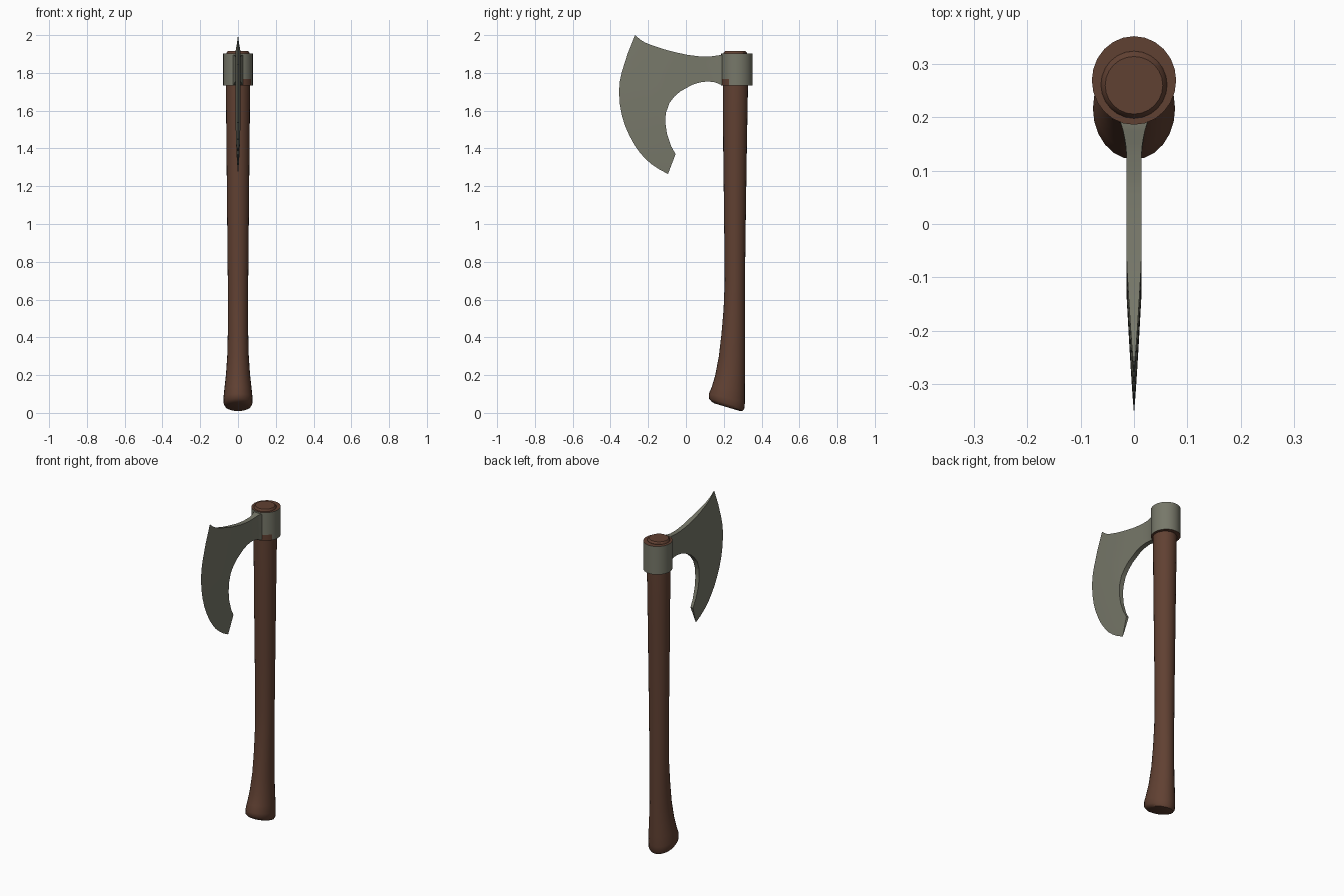
import bpy, bmesh, math
from mathutils import Vector
from mathutils.geometry import intersect_point_line

if "Cube" in bpy.data.objects:
    bpy.data.objects.remove(bpy.data.objects["Cube"])


def material(name, rgb):
    m = bpy.data.materials.new(name)
    m.diffuse_color = (*rgb, 1)
    m.use_nodes = True
    m.node_tree.nodes["Principled BSDF"].inputs["Base Color"].default_value = m.diffuse_color
    return m


WOOD = material("brown wood", (0.118, 0.052, 0.032))
STEEL = material("grey steel", (0.185, 0.188, 0.143))


def finish(bm, name, mats, angle):
    bmesh.ops.recalc_face_normals(bm, faces=bm.faces)
    me = bpy.data.meshes.new(name)
    bm.to_mesh(me)
    bm.free()
    ob = bpy.data.objects.new(name, me)
    bpy.context.collection.objects.link(ob)
    for m in mats:
        me.materials.append(m)
    bpy.ops.object.select_all(action='DESELECT')
    ob.select_set(True)
    bpy.context.view_layer.objects.active = ob
    bpy.ops.object.shade_smooth_by_angle(angle=math.radians(angle))
    return ob


def loft(rings, n=24):
    """Rings of (z, y_min, y_max, half_width, slant) joined into a capped tube."""
    bm = bmesh.new()
    rows = []
    for z, y0, y1, rx, slant in rings:
        row = []
        for i in range(n):
            a = 2 * math.pi * i / n
            dy = (y1 - y0) / 2 * math.sin(a)
            row.append(bm.verts.new((rx * math.cos(a), (y0 + y1) / 2 + dy, z - slant * dy)))
        rows.append(row)
    for a, b in zip(rows, rows[1:]):
        for i in range(n):
            j = (i + 1) % n
            bm.faces.new((a[i], a[j], b[j], b[i]))
    bm.faces.new(rows[0])
    bm.faces.new(rows[-1])
    return bm


# Handle: swelling, slanted knob at the bottom, small chamfered end on top
handle = loft([
    (0.030, 0.150, 0.286, 0.055, 0.30),
    (0.036, 0.134, 0.300, 0.068, 0.30),
    (0.050, 0.122, 0.309, 0.076, 0.28),
    (0.080, 0.121, 0.312, 0.077, 0.22),
    (0.130, 0.137, 0.312, 0.072, 0.10),
    (0.200, 0.155, 0.312, 0.064, 0.0),
    (0.300, 0.174, 0.312, 0.057, 0.0),
    (0.420, 0.188, 0.312, 0.054, 0.0),
    (0.550, 0.199, 0.312, 0.053, 0.0),
    (0.700, 0.205, 0.312, 0.054, 0.0),
    (1.000, 0.202, 0.316, 0.057, 0.0),
    (1.400, 0.197, 0.322, 0.061, 0.0),
    (1.730, 0.195, 0.328, 0.064, 0.0),
    (1.905, 0.198, 0.324, 0.062, 0.0),
    (1.915, 0.206, 0.314, 0.054, 0.0),
])
finish(handle, "handle", [WOOD], 40)

# Collar: steel band with wooden end faces and a bare wooden notch by the blade
collar = loft([(z, 0.186, 0.352, 0.079, 0) for z in (1.732, 1.768, 1.903)])
for f in collar.faces:
    c = f.calc_center_median()
    notch = c.z < 1.768 and c.y < 0.222 and c.x > 0
    f.material_index = 1 if len(f.verts) > 4 or notch else 0
finish(collar, "collar", [STEEL, WOOD], 40)

# Blade outline in (y, z): cutting edge from top to bottom, then the inner curve
cutting = [(-0.27, 2.0), (-0.31, 1.9), (-0.34, 1.805), (-0.351, 1.755), (-0.355, 1.7),
           (-0.351, 1.635), (-0.34, 1.575), (-0.323, 1.52), (-0.30, 1.468), (-0.275, 1.422),
           (-0.245, 1.38), (-0.215, 1.345), (-0.18, 1.315), (-0.14, 1.288), (-0.095, 1.265)]
inner = [(-0.055, 1.37), (-0.08, 1.415), (-0.1, 1.475), (-0.108, 1.53), (-0.107, 1.585),
         (-0.088, 1.64), (-0.063, 1.673), (-0.03, 1.702), (0.035, 1.738), (0.075, 1.75),
         (0.115, 1.755), (0.155, 1.75), (0.185, 1.737), (0.205, 1.737), (0.205, 1.895),
         (0.185, 1.895), (0.13, 1.887), (0.075, 1.887), (0.01, 1.895), (-0.06, 1.91),
         (-0.12, 1.926), (-0.18, 1.946), (-0.215, 1.96), (-0.24, 1.975)]
edge = [Vector((0, y, z)) for y, z in cutting]


def half_thickness(p):
    """Tapers to nothing at the cutting edge, flares into the collar."""
    d = 9.0
    for a, b in zip(edge, edge[1:]):
        q, t = intersect_point_line(p, a, b)
        q = a + (b - a) * min(max(t, 0), 1)
        d = min(d, (p - q).length)
    flare = max(0, (p.y - 0.125) / 0.065) ** 2 * 0.011
    return 0.014 * min(1, d / 0.22) ** 0.85 + flare


blade = bmesh.new()
blade.faces.new([blade.verts.new((0, y, z)) for y, z in cutting + inner])
cuts = [((0, -0.32 + 0.045 * i, 0), (0, 1, 0)) for i in range(12)]
cuts += [((0, 0, 1.29 + 0.05 * i), (0, 0, 1)) for i in range(14)]
for co, no in cuts:
    bmesh.ops.bisect_plane(blade, geom=blade.verts[:] + blade.edges[:] + blade.faces[:],
                           plane_co=co, plane_no=no)
bmesh.ops.triangulate(blade, faces=[f for f in blade.faces if len(f.verts) > 4])
front = blade.verts[:]
ret = bmesh.ops.extrude_face_region(blade, geom=blade.faces[:], use_keep_orig=True)
back = [g for g in ret["geom"] if isinstance(g, bmesh.types.BMVert)]
for verts, side in ((front, 1), (back, -1)):
    for v in verts:
        v.co.x = side * half_thickness(v.co.copy())
bmesh.ops.remove_doubles(blade, verts=blade.verts, dist=0.0003)
finish(blade, "blade", [STEEL], 35)
